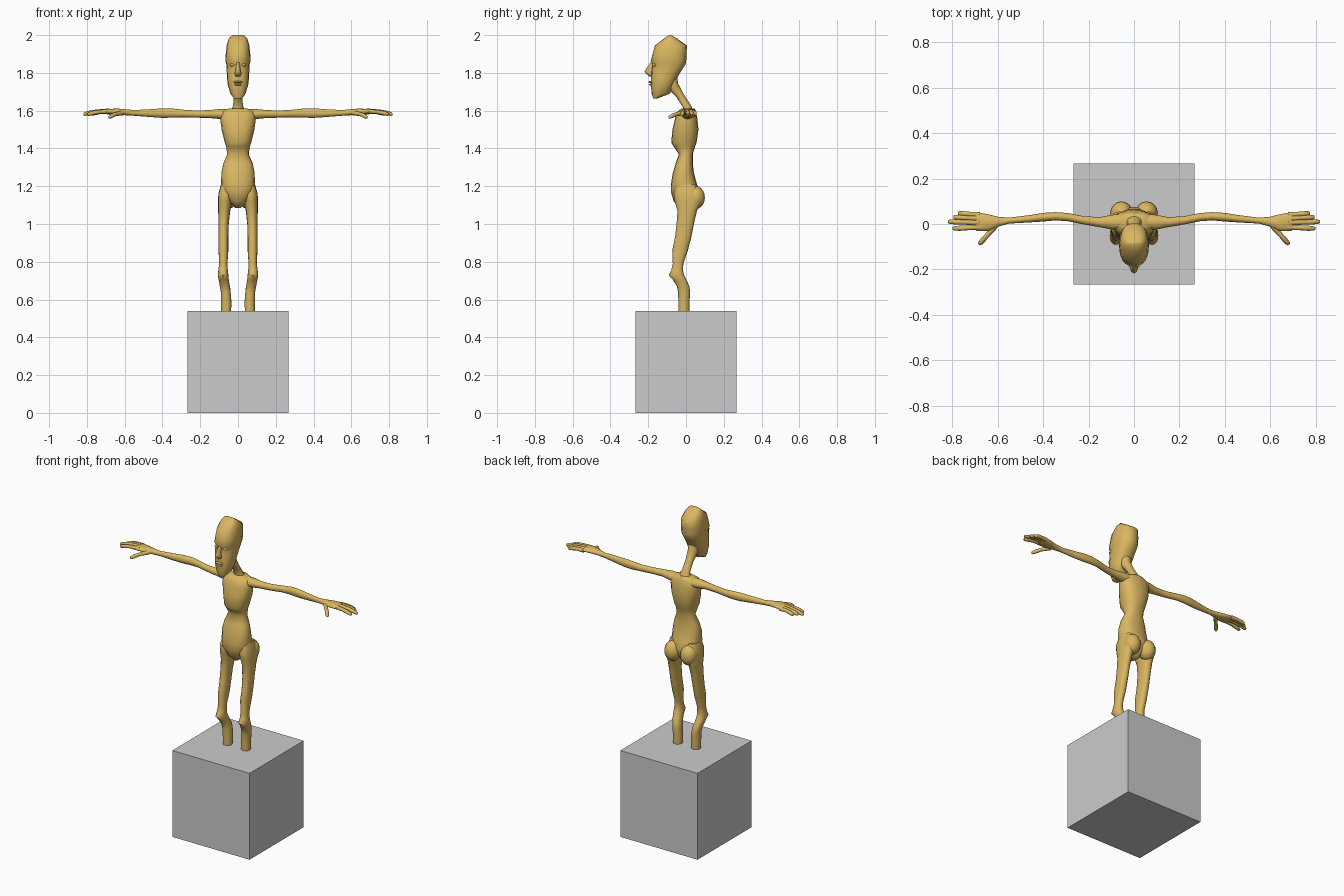
import bpy, bmesh, math
from mathutils import Vector as V


def material(name, rgb):
    m = bpy.data.materials.new(name)
    m.diffuse_color = (*rgb, 1)
    return m


GOLD = material("gold", (0.70, 0.47, 0.12))
GREY = material("plinth grey", (0.60, 0.60, 0.60))


def finish(name, bm, mat, smooth=60, mirror=False):
    bmesh.ops.recalc_face_normals(bm, faces=bm.faces)
    me = bpy.data.meshes.new(name)
    bm.to_mesh(me)
    bm.free()
    me.materials.append(mat)
    ob = bpy.data.objects.new(name, me)
    bpy.context.collection.objects.link(ob)
    if mirror:
        ob.modifiers.new("mirror", "MIRROR")
    if smooth:
        bpy.ops.object.select_all(action='DESELECT')
        ob.select_set(True)
        bpy.context.view_layer.objects.active = ob
        bpy.ops.object.shade_smooth_by_angle(angle=math.radians(smooth))
    return ob


def loft(name, rings, n=16, power=1.0, mirror=False, smooth=60):
    """Skin a chain of oval rings given as (centre, half axis u, half axis v)."""
    bm = bmesh.new()
    sp = lambda t: math.copysign(abs(t) ** power, t) if abs(t) > 1e-6 else 0
    loops = []
    for c, u, v in rings:
        loops.append([bm.verts.new(V(c) + V(u) * sp(math.cos(a)) + V(v) * sp(math.sin(a)))
                      for a in (2 * math.pi * i / n for i in range(n))])
    for a, b in zip(loops, loops[1:]):
        for i in range(n):
            j = (i + 1) % n
            bm.faces.new((a[i], a[j], b[j], b[i]))
    bm.faces.new(loops[0])
    bm.faces.new(loops[-1])
    return finish(name, bm, GOLD, smooth, mirror)


def upright(name, rows, **kw):
    """Rows of (z, x centre, half width, y front, y back)."""
    return loft(name, [((x, (f + b) / 2, z), (w, 0, 0), (0, (b - f) / 2, 0))
                       for z, x, w, f, b in rows], **kw)


def sideways(name, rows, **kw):
    """Rows of (x, y centre, y radius, z centre, z radius)."""
    return loft(name, [((x, y, z), (0, ry, 0), (0, 0, rz))
                       for x, y, ry, z, rz in rows], mirror=True, **kw)


def blob(name, c, r, mirror=False):
    bm = bmesh.new()
    bmesh.ops.create_uvsphere(bm, u_segments=16, v_segments=10, radius=1)
    for v in bm.verts:
        v.co = V(c) + V(a * b for a, b in zip(v.co, r))
    return finish(name, bm, GOLD, 60, mirror)


# plinth
bm = bmesh.new()
bmesh.ops.create_cube(bm, size=1)
for v in bm.verts:
    v.co = V((v.co.x * 0.534, v.co.y * 0.534, (v.co.z + 0.5) * 0.54))
finish("plinth", bm, GREY, 0)

# torso, from crotch to shoulders
upright("torso", [
    (1.085, 0, .015, -.03, .03), (1.12, 0, .05, -.065, .06), (1.17, 0, .088, -.08, .075),
    (1.21, 0, .090, -.08, .058), (1.27, 0, .088, -.07, .042), (1.32, 0, .078, -.055, .036),
    (1.37, 0, .057, -.038, .036), (1.41, 0, .063, -.065, .048), (1.43, 0, .070, -.078, .056),
    (1.50, 0, .087, -.072, .066), (1.56, 0, .095, -.058, .060), (1.595, 0, .088, -.045, .053),
    (1.612, 0, .050, -.025, .045)], power=.85)

# neck, leaning forward
loft("neck", [((0, .012, 1.58), (.05, 0, 0), (0, .035, 0)),
              ((0, .004, 1.625), (.026, 0, 0), (0, .02, .008)),
              ((0, -.032, 1.68), (.023, 0, 0), (0, .018, .010)),
              ((0, -.068, 1.73), (.030, 0, 0), (0, .026, .014)),
              ((0, -.085, 1.79), (.040, 0, 0), (0, .035, .015))])

# head
upright("head", [
    (1.665, 0, .022, -.174, -.150), (1.69, 0, .040, -.182, -.085), (1.74, 0, .055, -.186, -.064),
    (1.77, 0, .058, -.185, -.050), (1.81, 0, .060, -.184, -.025), (1.845, 0, .062, -.178, -.002),
    (1.862, 0, .066, -.187, .001), (1.90, 0, .065, -.177, .003), (1.945, 0, .060, -.165, .005),
    (1.98, 0, .050, -.118, -.045), (2.0, 0, .030, -.092, -.078)], power=.85)

# facial features
upright("nose", [(1.782, 0, .012, -.195, -.17), (1.797, 0, .019, -.213, -.17),
                 (1.810, 0, .014, -.219, -.17), (1.855, 0, .008, -.188, -.165)], n=8)
blob("eye", (.029, -.166, 1.842), (.014, .012, .008), mirror=True)
blob("upper_lip", (0, -.184, 1.752), (.024, .014, .006))
blob("lower_lip", (0, -.182, 1.738), (.020, .014, .006))

# legs and buttocks
upright("leg", [
    (1.21, .060, .030, -.05, .05), (1.16, .066, .038, -.065, .075), (1.12, .069, .037, -.06, .085),
    (1.07, .073, .032, -.045, .058), (1.00, .076, .027, -.050, .042), (.93, .077, .026, -.058, .028),
    (.86, .077, .026, -.073, .010), (.79, .078, .022, -.070, -.014), (.755, .079, .025, -.078, -.016),
    (.73, .079, .028, -.092, -.010), (.705, .076, .027, -.070, .002), (.67, .069, .027, -.048, .018),
    (.64, .065, .026, -.042, .022), (.58, .062, .028, -.040, .018), (.50, .064, .024, -.038, .018)],
    power=.9, mirror=True)
blob("buttock", (.055, .048, 1.14), (.050, .052, .062), mirror=True)

# arms
sideways("arm", [
    (.05, .010, .035, 1.580, .028), (.10, .008, .032, 1.582, .026), (.15, .008, .022, 1.582, .021),
    (.22, .016, .018, 1.582, .019), (.29, .030, .018, 1.585, .020), (.345, .034, .018, 1.587, .024),
    (.40, .030, .019, 1.587, .025), (.46, .023, .016, 1.587, .021), (.55, .015, .013, 1.588, .015),
    (.60, .010, .022, 1.592, .016), (.64, .006, .036, 1.595, .016), (.69, .010, .042, 1.595, .014),
    (.70, .012, .036, 1.595, .010)])

# fingers and thumb, each running from knuckle to tip
digits = [("little_finger", (.68, .040, 1.593), (.775, .047, 1.582)),
          ("ring_finger", (.68, .024, 1.597), (.795, .030, 1.582)),
          ("middle_finger", (.68, .006, 1.599), (.818, .010, 1.580)),
          ("index_finger", (.67, -.014, 1.596), (.798, -.020, 1.580)),
          ("thumb", (.61, -.008, 1.588), (.682, -.090, 1.564))]
for name, a, b in digits:
    a, b = V(a), V(b)
    d = (b - a).normalized()
    side = V((-d.y, d.x, 0)).normalized()
    up = d.cross(side)
    rings = []
    for t, r in ((0, .013), (.5, .0105), (.75, .0115), (.95, .0095), (1, .006)):
        rings.append((a.lerp(b, t) + V((0, 0, .006 * math.sin(math.pi * t))), side * r, up * r))
    loft(name, rings, n=8, mirror=True)
